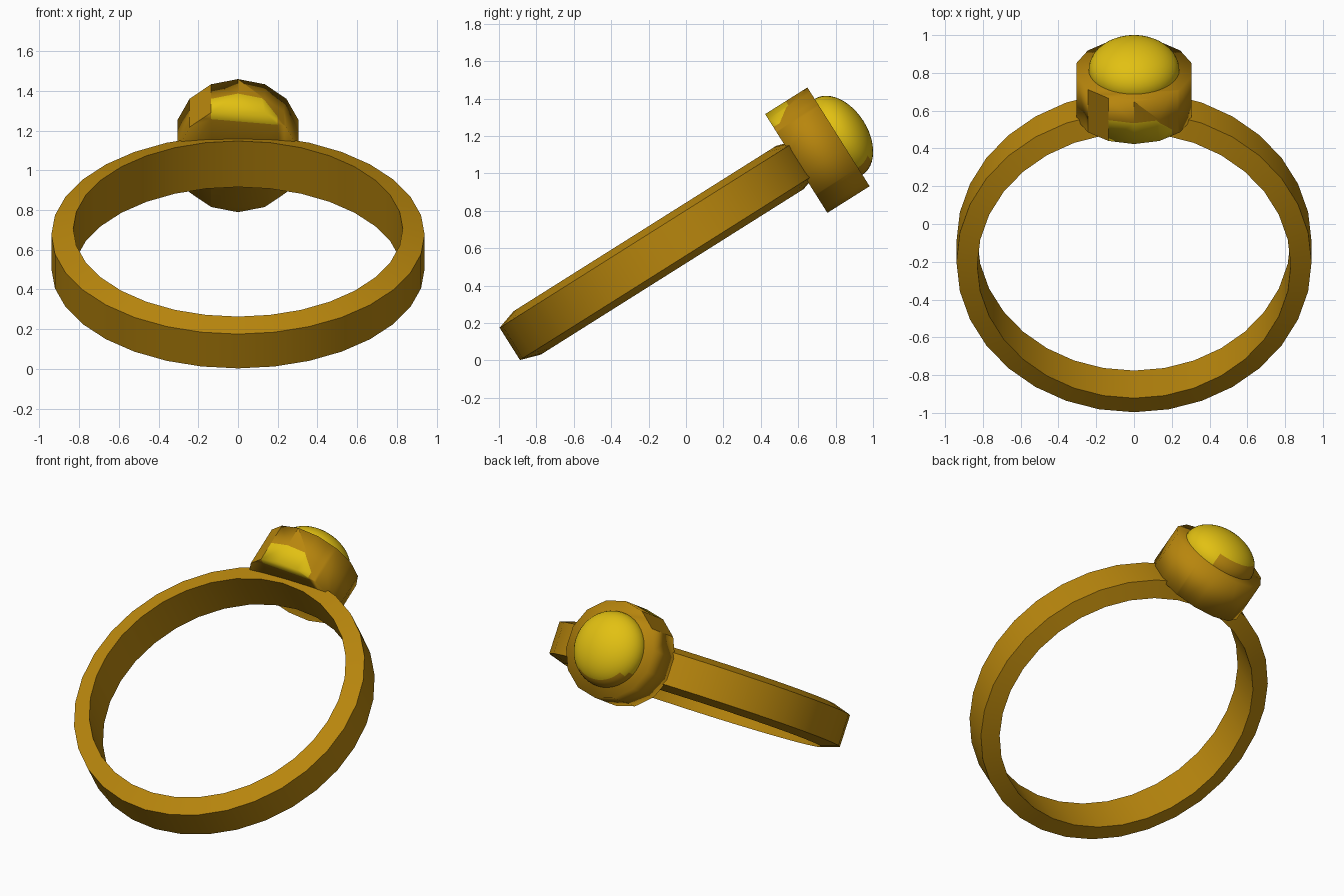
import bpy, bmesh, math
from mathutils import Vector, Matrix

if "Cube" in bpy.data.objects:
    bpy.data.objects.remove(bpy.data.objects["Cube"])

TILT = Matrix.Rotation(math.radians(32.2), 4, 'X')
MID = 0.577            # height of the ring's middle plane before tilting
HEAD_BACK, HEAD_FRONT = 1.06, 1.327


def material(name, rgb):
    m = bpy.data.materials.new(name)
    m.diffuse_color = (*rgb, 1)
    m.use_nodes = True
    m.node_tree.nodes["Principled BSDF"].inputs["Base Color"].default_value = m.diffuse_color
    return m


gold = material("dark_gold", (0.479, 0.238, 0.004))
yellow = material("gem_yellow", (0.76, 0.53, 0.006))


def finish(name, bm):
    """Tilt the part into place and turn it into an object."""
    bmesh.ops.recalc_face_normals(bm, faces=bm.faces)
    bm.transform(TILT)
    me = bpy.data.meshes.new(name)
    bm.to_mesh(me)
    bm.free()
    ob = bpy.data.objects.new(name, me)
    bpy.context.collection.objects.link(ob)
    me.materials.append(gold)
    me.materials.append(yellow)
    return ob


# Band: four-point section, wider on the inside, swept in a circle
bm = bmesh.new()
section = [(0.94, 0.102), (0.83, 0.137), (0.83, -0.137), (0.94, -0.102)]
SIDES = 32
rings = []
for i in range(SIDES):
    a = 2 * math.pi * i / SIDES
    rings.append([bm.verts.new((r * math.sin(a), 0.19 + r * math.cos(a), MID + h))
                  for r, h in section])
for i in range(SIDES):
    p, q = rings[i], rings[(i + 1) % SIDES]
    for j in range(4):
        k = (j + 1) % 4
        bm.faces.new((p[j], p[k], q[k], q[j]))
band = finish("band", bm)
bpy.context.view_layer.objects.active = band
band.select_set(True)
bpy.ops.object.shade_smooth_by_angle(angle=math.radians(30))
band.select_set(False)

# Setting: 14-sided drum facing outward from the band
bm = bmesh.new()
N = 14
back, front = [], []
for i in range(N):
    a = 2 * math.pi * i / N
    x, z = 0.312 * math.sin(a), MID + 0.312 * math.cos(a)
    back.append(bm.verts.new((x, HEAD_BACK, z)))
    front.append(bm.verts.new((x, HEAD_FRONT, z)))
for i in range(N):
    j = (i + 1) % N
    bm.faces.new((back[i], back[j], front[j], front[i]))
bm.faces.new(back)
bm.faces.new(front)

# Cut the outline of the yellow patch on the upper back rim
cuts = [((0, 1.19, 0), (0, 1, 0)), ((0.2, 0, 0), (1, 0, 0)),
        ((0.12, 1.19, 0), (0.09, 0.08, 0)), ((0, 0, 0.805), (0.1, 0, 1)),
        ((-0.135, 0, 0), (-1, 0, 0))]
for co, no in cuts:
    near = [f for f in bm.faces if f.calc_center_median().z > MID + 0.15
            or (f.normal.y ** 2 > 0.9 and f.calc_center_median().y < 1.1)]
    bm.normal_update()
    if co[2]:
        near = list(bm.faces)
    geom = set(near)
    for f in near:
        geom.update(f.edges)
        geom.update(f.verts)
    bmesh.ops.bisect_plane(bm, geom=list(geom), plane_co=co, plane_no=Vector(no).normalized())
for f in bm.faces:
    c = f.calc_center_median()
    f.smooth = not (-0.245 < c.x < -0.134 and c.z > MID + 0.19
                    and HEAD_BACK + 0.001 < c.y < HEAD_FRONT - 0.001)
    inside = [(c - Vector(co)).dot(Vector(no)) < 0 for co, no in cuts]
    f.material_index = int(inside[0] and inside[1] and inside[2]
                           and not inside[3] and inside[4])
finish("setting", bm)

# Gem: smooth oval dome set in the front of the drum
bm = bmesh.new()
bmesh.ops.create_uvsphere(bm, u_segments=40, v_segments=24, radius=1)
cut = bmesh.ops.bisect_plane(bm, geom=bm.verts[:] + bm.edges[:] + bm.faces[:],
                             plane_co=(0, 0, -0.1), plane_no=(0, 0, 1), clear_inner=True)
bm.transform(Matrix.Translation((0, HEAD_FRONT, MID))
             @ Matrix.Rotation(math.radians(-90), 4, 'X')
             @ Matrix.Diagonal((0.24, 0.24, 0.158, 1)))
for f in bm.faces:
    c = f.calc_center_median()
    f.smooth = True
    # small gold patch along the lower rim
    low = c.z < MID - 0.12 and c.y < HEAD_FRONT + 0.075 and c.x < 0.13
    f.material_index = 0 if low else 1
finish("gem", bm)
